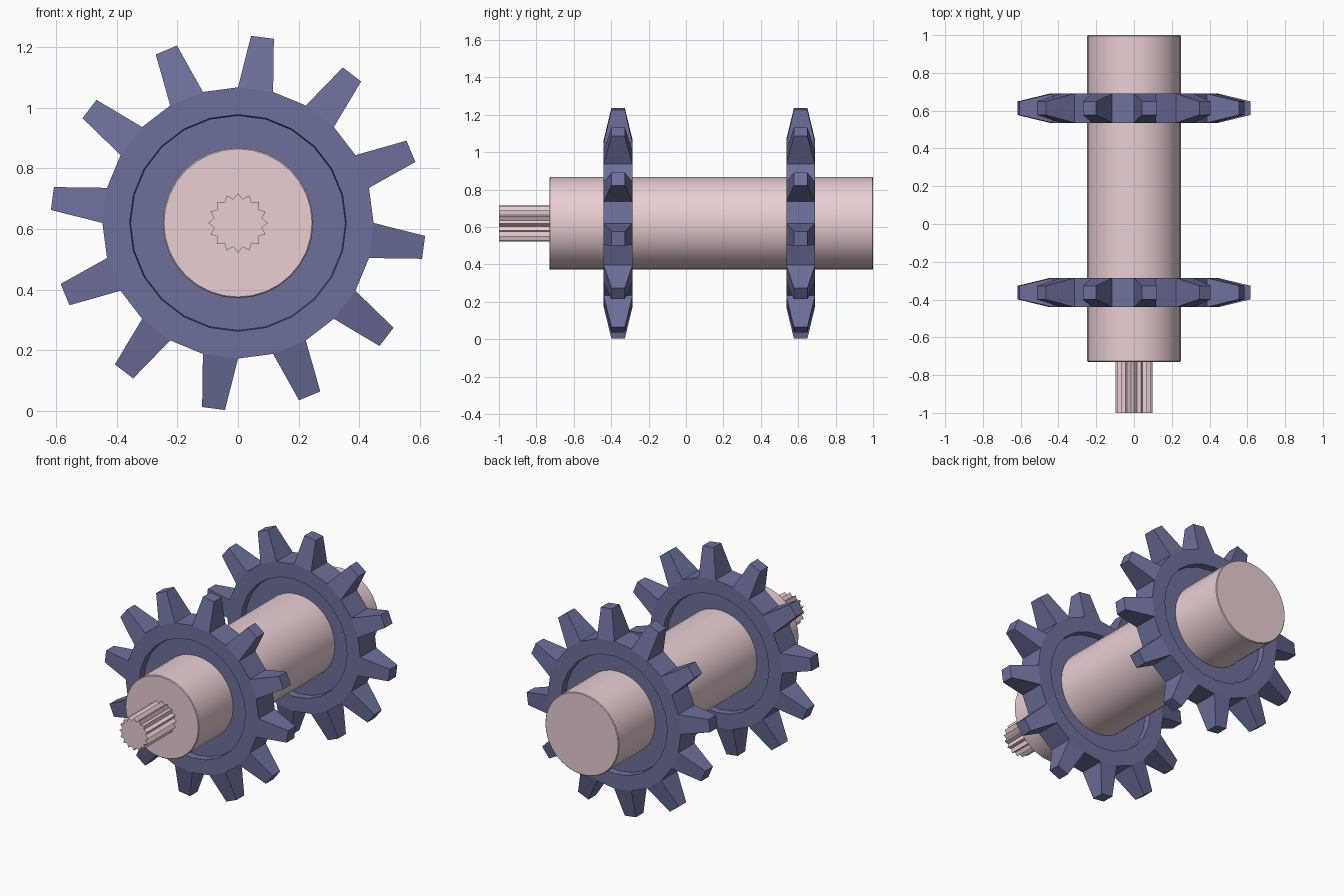
import bpy, bmesh
from math import sin, cos, pi, radians
from mathutils import Vector

if "Cube" in bpy.data.objects:
    bpy.data.objects.remove(bpy.data.objects["Cube"])

CZ = 0.62      # axle height


def material(name, color):
    m = bpy.data.materials.new(name)
    m.diffuse_color = color
    m.use_nodes = True
    m.node_tree.nodes["Principled BSDF"].inputs["Base Color"].default_value = m.diffuse_color
    return m


BLUE = material("gear_blue", (0.155, 0.16, 0.33, 1))
PINK = material("shaft_pink", (0.82, 0.62, 0.65, 1))


def ring(bm, radii, y, n):
    """Loop of n vertices around the y axis, cycling through the given radii."""
    out = []
    for i in range(n):
        a, r = pi / 2 - 2 * pi * i / n, radii[i % len(radii)]
        out.append(bm.verts.new((r * cos(a), y, CZ + r * sin(a))))
    return out


def lathe(bm, profile, n, closed=False):
    loops = [ring(bm, radii, y, n) for radii, y in profile]
    pairs = list(zip(loops, loops[1:]))
    if closed:
        pairs.append((loops[-1], loops[0]))
    else:
        bm.faces.new(loops[0])
        bm.faces.new(loops[-1])
    for a, b in pairs:
        for i in range(n):
            j = (i + 1) % n
            bm.faces.new((a[i], a[j], b[j], b[i]))


def finish(bm, name, mat, smooth=False):
    bmesh.ops.recalc_face_normals(bm, faces=bm.faces)
    me = bpy.data.meshes.new(name)
    bm.to_mesh(me)
    bm.free()
    me.materials.append(mat)
    ob = bpy.data.objects.new(name, me)
    bpy.context.collection.objects.link(ob)
    if smooth:
        bpy.ops.object.select_all(action='DESELECT')
        ob.select_set(True)
        bpy.context.view_layer.objects.active = ob
        bpy.ops.object.shade_smooth_by_angle(angle=radians(30))
    return ob


# Main shaft with a tiny edge bevel
bm = bmesh.new()
lathe(bm, [([0.244], -0.73), ([0.248], -0.726), ([0.248], 0.996), ([0.244], 1.0)], 32)
finish(bm, "main_shaft", PINK, True)

# Splined drive end
bm = bmesh.new()
lathe(bm, [([0.098, 0.08], -1.0), ([0.098, 0.08], -0.725)], 32)
finish(bm, "splined_end", PINK)


def gear(name, yc):
    h, w = 0.077, 0.037
    bm = bmesh.new()
    # Rim with a recessed web on both sides
    lathe(bm, [([0.24], yc - w), ([0.354], yc - w), ([0.357], yc - h), ([0.447], yc - h),
               ([0.447], yc + h), ([0.357], yc + h), ([0.354], yc + w), ([0.24], yc + w)],
          24, closed=True)
    # Tapered teeth pulled out of every other rim face
    rim = [f for f in bm.faces
           if all((Vector((v.co.x, 0, v.co.z - CZ))).length > 0.44 for v in f.verts)]
    bmesh.ops.recalc_face_normals(bm, faces=bm.faces)
    for f in rim:
        c = f.calc_center_median()
        a = math_angle(c)
        if round((90 - a - 7.5) / 15) % 2:
            continue
        out = Vector((c.x, 0, c.z - CZ)).normalized()
        side = Vector((-out.z, 0, out.x))
        tip = bmesh.ops.extrude_discrete_faces(bm, faces=[f])["faces"][0]
        for v in tip.verts:
            s = 0.038 if (v.co - c).dot(side) > 0 else -0.038
            y = yc + (0.036 if v.co.y > yc else -0.036)
            v.co = Vector((0, y, CZ)) + out * 0.617 + side * s
    finish(bm, name, BLUE)


def math_angle(c):
    from math import atan2, degrees
    return degrees(atan2(c.z - CZ, c.x))


gear("front_gear", -0.363)
gear("rear_gear", 0.613)
